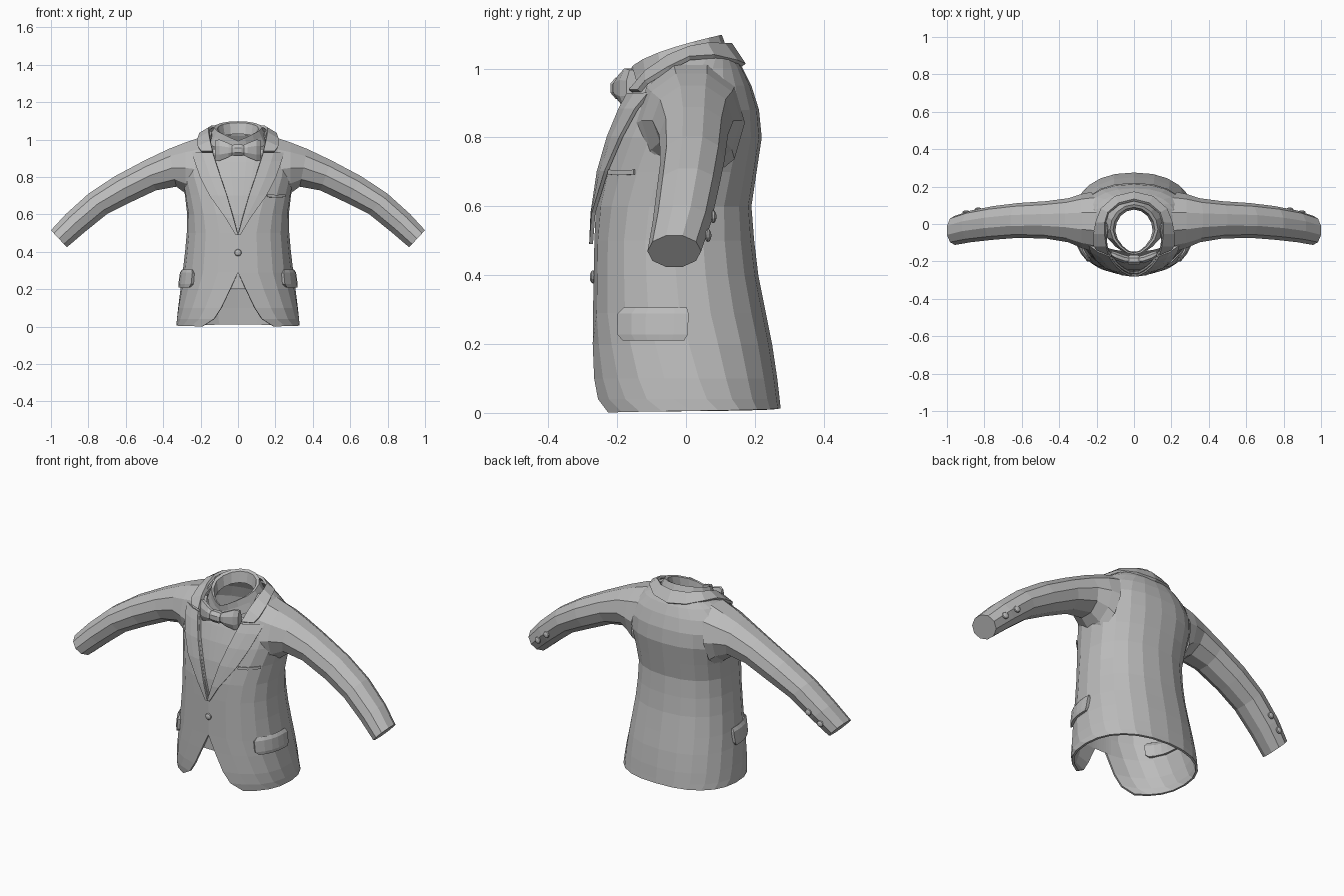
import bpy, bmesh, math
from mathutils import Vector

if "Cube" in bpy.data.objects:
    bpy.data.objects.remove(bpy.data.objects["Cube"])

grey = bpy.data.materials.new("grey_cloth")
grey.diffuse_color = (0.5, 0.5, 0.5, 1)
grey.use_nodes = True
grey.node_tree.nodes["Principled BSDF"].inputs["Base Color"].default_value = grey.diffuse_color

# torso rings: height, half width, front y, back y
RINGS = [(.01, .33, -.262, .275), (.04, .328, -.27, .272), (.10, .322, -.273, .265),
         (.20, .308, -.272, .25), (.29, .296, -.27, .232), (.40, .283, -.268, .21),
         (.50, .274, -.266, .198), (.60, .272, -.262, .19), (.70, .284, -.247, .205),
         (.80, .302, -.222, .22), (.88, .300, -.193, .212), (.95, .27, -.163, .19),
         (1.0, .222, -.122, .165), (1.045, .16, -.06, .135)]
# half width of the front opening by height
OPENING = [(.01, .19), (.04, .13), (.10, .09), (.20, .042), (.29, 0), (.50, 0),
           (.70, .06), (.80, .095), (.95, .142), (1.0, .15), (1.045, .14)]
POW = 2.3


def lerp(table, z):
    """Values of a table at height z."""
    if z <= table[0][0]:
        return table[0][1:]
    for a, b in zip(table, table[1:]):
        if z <= b[0]:
            f = (z - a[0]) / (b[0] - a[0])
            return [p + (q - p) * f for p, q in zip(a[1:], b[1:])]
    return table[-1][1:]


def front(x, z):
    """y of the jacket front at x, z."""
    w, yf, yb = lerp(RINGS, z)
    r = min(abs(x) / w, .99)
    return (yf + yb) / 2 - (yb - yf) / 2 * (1 - r ** POW) ** (1 / POW)


def side(y, z):
    """x of the jacket side at y, z."""
    w, yf, yb = lerp(RINGS, z)
    r = min(abs(y - (yf + yb) / 2) / ((yb - yf) / 2), .99)
    return w * (1 - r ** POW) ** (1 / POW)


def make(name, rows, closed=False, caps=(), mirror=True, thick=0, offset=-1, cut=None):
    """Loft rows of points into a surface, optionally mirrored and thickened."""
    bm = bmesh.new()
    vs = [[bm.verts.new(p) for p in r] for r in rows]
    n = len(rows[0])
    for a, b in zip(vs, vs[1:]):
        for i in range(n if closed else n - 1):
            k = (i + 1) % n
            bm.faces.new((a[i], a[k], b[k], b[i]))
    for c in caps:
        bm.faces.new(vs[c])
    if caps:
        bmesh.ops.recalc_face_normals(bm, faces=bm.faces)
    if cut:
        hole = [f for f in bm.faces if cut(f)]
        bmesh.ops.delete(bm, geom=hole, context='FACES')
    me = bpy.data.meshes.new(name)
    bm.to_mesh(me)
    bm.free()
    me.materials.append(grey)
    ob = bpy.data.objects.new(name, me)
    bpy.context.collection.objects.link(ob)
    if mirror:
        m = ob.modifiers.new("mirror", 'MIRROR')
        m.merge_threshold = .0005
    if thick:
        s = ob.modifiers.new("thickness", 'SOLIDIFY')
        s.thickness, s.offset = thick, offset
    return ob


def power(v):
    return math.copysign(abs(v) ** (2 / POW), v)


# jacket body: half rings from the front opening to the centre back, with armholes
rows = []
for z, w, yf, yb in RINGS:
    e = lerp(OPENING, z)[0]
    t0 = math.asin(min(1, (e / w) ** (POW / 2)))
    row = []
    for i in range(11):
        t = t0 + (math.pi - t0) * i / 10
        x = w * power(math.sin(t)) if i < 10 else 0
        zz = z if z > .01 else .001 + .0012 * i  # hem dips slightly at the front
        row.append((x, (yf + yb) / 2 - (yb - yf) / 2 * power(math.cos(t)), zz))
    rows.append(row)


def armhole(f):
    return all(v.co.x > .2 and .75 < v.co.z < .97 and -.09 < v.co.y < .125 for v in f.verts)


make("jacket_body", rows, thick=.012, cut=armhole)

# sleeves: top (x, z), bottom (x, z), y centre, y half width
ARM = [(.20, 1.012, .255, .672, .013, .158), (.28, .985, .28, .712, .016, .145),
       (.37, .95, .33, .748, .02, .118), (.50, .888, .44, .728, .022, .1),
       (.66, .803, .58, .662, .019, .093), (.80, .71, .70, .602, .006, .09),
       (.92, .602, .82, .505, -.012, .085), (1.0, .515, .915, .424, -.034, .078)]
rows = []
for xt, zt, xb, zb, yc, h in ARM:
    row = []
    for i in range(10):
        a = 2 * math.pi * (i + .5) / 10
        f = .5 + .5 * math.cos(a) / math.cos(math.pi / 10)
        row.append((xb + (xt - xb) * f, yc + h * math.sin(a), zb + (zt - zb) * f))
    rows.append(row)
make("sleeve", rows, closed=True, caps=(-1,))

# lapels: height, inner x, outer x
LAPEL = [(.49, -.0, .012), (.58, .024, .065), (.70, .058, .15), (.80, .092, .2),
         (.88, .118, .228), (.925, .132, .24)]
rows = []
for z, a, b in LAPEL:
    rows.append([(x, front(x, z) - .004, z) for x in (a, (a + b) / 2, b)])
make("lapel", rows, thick=.011, offset=1)

# jacket collar: outer lower edge and inner upper edge, front to back
outer = [(.195, front(.195, .935) - .008, .935), (.213, -.115, .96), (.214, -.05, 1.0),
         (.203, .01, 1.03), (.175, .08, 1.035), (.10, .145, 1.02), (0, .168, 1.01)]
inner = [(.135, front(.135, .935) - .008, .935), (.147, -.115, .99), (.155, -.05, 1.035),
         (.153, .01, 1.06), (.137, .06, 1.07), (.08, .108, 1.07), (0, .128, 1.07)]
make("jacket_collar", [outer, inner], thick=.014, offset=0)

# shirt front behind the opening
rows = []
for z in (.2, .35, .5, .6, .7, .8, .88, .95):
    w = min(max(.06, lerp(OPENING, z)[0] + .06 * min(1, z)), .85 * lerp(RINGS, z)[0])
    rows.append([(w * i / 4, front(w * i / 4, z) + .016, z) for i in range(5)])
make("shirt_front", rows)

# shirt collar: tilted folded band around the neck, drawn to a soft point at the front
rows = []
for rx, ry, yc, zf, zb in ((.165, .15, -.015, .915, 1.02), (.145, .138, -.022, .96, 1.065),
                           (.128, .134, -.03, .993, 1.098), (.112, .122, -.033, .99, 1.09),
                           (.1, .114, -.037, .94, 1.03)):
    row = []
    for i in range(16):
        a = 2 * math.pi * i / 16
        y = -math.cos(a)
        pinch = 1 - .3 * max(0, -y - .2)
        row.append((rx * pinch * math.sin(a), yc + ry * y,
                    zf + (zb - zf) * (.5 + .5 * y) ** .58))
    rows.append(row)
make("shirt_collar", rows, closed=True, mirror=False)


# bow tie: tapered wing and faceted knot
def section(x, yc, hy, hz, zc=.943):
    return [(x, yc + hy * math.cos(a), zc + hz * math.sin(a))
            for a in (math.pi * k / 4 + math.pi / 8 for k in range(8))]


make("bow_wing", [section(.015, -.19, .016, .024), section(.05, -.188, .024, .04),
                  section(.1, -.17, .024, .062), section(.122, -.158, .016, .057)],
     closed=True, caps=(0, -1))
make("bow_knot", [section(x, -.193, hy, hz) for x, hy, hz in
                  ((-.032, .022, .028), (-.02, .029, .034), (.02, .029, .034), (.032, .022, .028))],
     closed=True, caps=(0, -1), mirror=False)

# hip pocket flaps with bevelled lower corners
rows = []
for z, a, b, d in ((.210, -.18, -.002, .014), (.228, -.195, .01, .019),
                   (.288, -.195, .012, .018), (.306, -.18, .004, .006)):
    row = []
    for i in range(6):
        y = a + (b - a) * i / 5
        row.append((side(y, z) + d * .8, y - d * .25, z))
    rows.append(row)
make("pocket_flap", rows, thick=.036)

# breast pocket welt on one side
rows = [[(x, front(x, z + dz) - .002, z + dz) for x, z in ((.155, .692), (.2, .69), (.25, .692))]
        for dz in (0, .014)]
make("breast_pocket", rows, mirror=False, thick=.006, offset=1)


# buttons: flattened faceted domes
def button(name, loc, normal, r=.019):
    bm = bmesh.new()
    bmesh.ops.create_uvsphere(bm, u_segments=10, v_segments=6, radius=r)
    me = bpy.data.meshes.new(name)
    bm.to_mesh(me)
    bm.free()
    me.materials.append(grey)
    ob = bpy.data.objects.new(name, me)
    bpy.context.collection.objects.link(ob)
    ob.location = loc
    ob.rotation_euler = Vector(normal).to_track_quat('Z', 'Y').to_euler()
    ob.scale = (1, 1, .5)


button("front_button", (0, -.27, .395), (0, -1, 0))
for s in (-1, 1):
    button("upper_cuff_button", (s * .835, .079, .57), (s * .1, 1, 0))
    button("lower_cuff_button", (s * .9, .064, .515), (s * .15, 1, 0))
